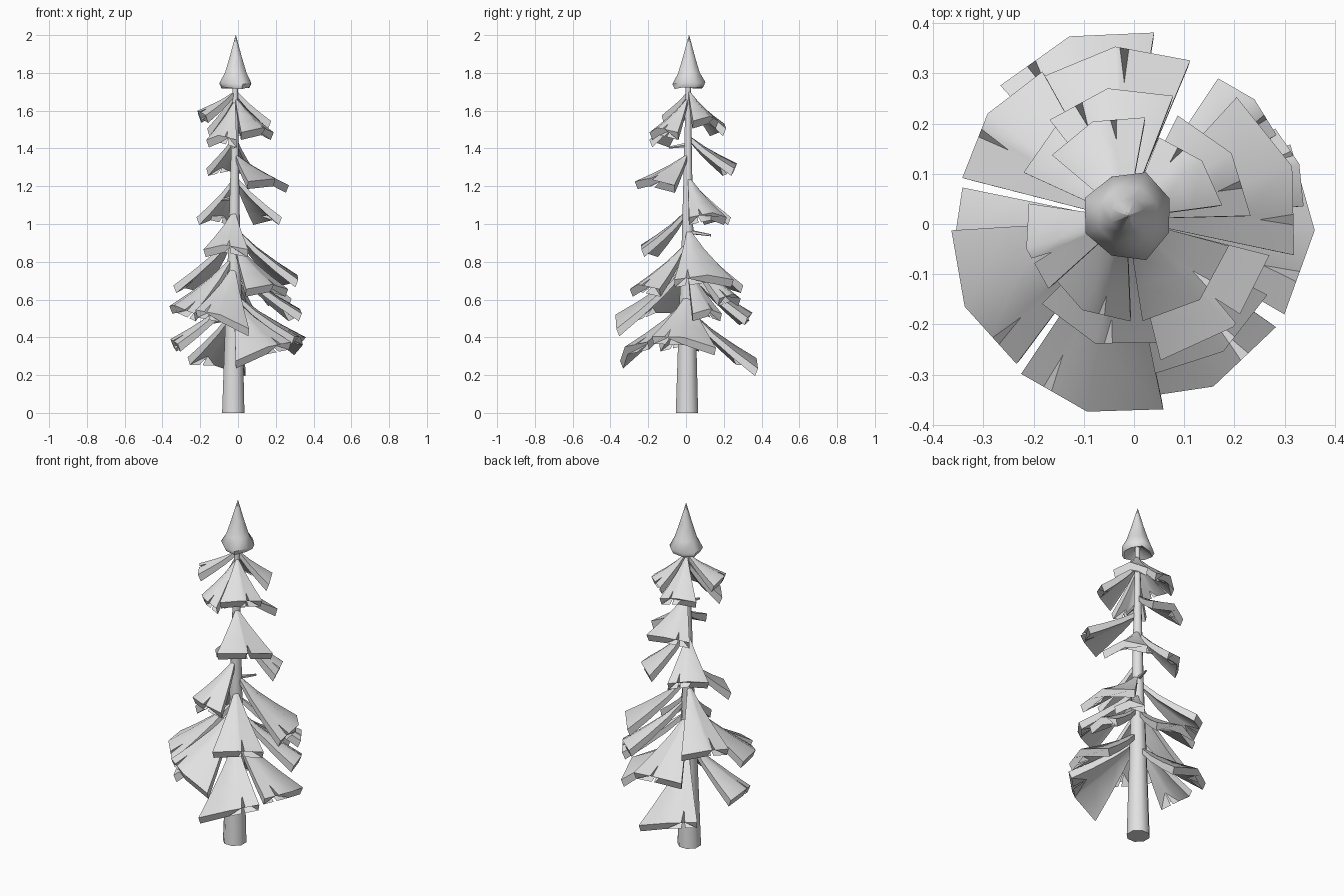
import bpy, bmesh, math
from mathutils import Vector

if "Cube" in bpy.data.objects:
    bpy.data.objects.remove(bpy.data.objects["Cube"])

grey = bpy.data.materials.new("plain_grey")
grey.use_nodes = True
GREY = (0.75, 0.75, 0.75, 1)
grey.diffuse_color = GREY
grey.node_tree.nodes["Principled BSDF"].inputs["Base Color"].default_value = GREY


def finish(name, bm):
    bmesh.ops.recalc_face_normals(bm, faces=bm.faces)
    mesh = bpy.data.meshes.new(name)
    bm.to_mesh(mesh)
    bm.free()
    mesh.materials.append(grey)
    obj = bpy.data.objects.new(name, mesh)
    bpy.context.collection.objects.link(obj)
    bpy.ops.object.select_all(action='DESELECT')
    obj.select_set(True)
    bpy.context.view_layer.objects.active = obj
    bpy.ops.object.shade_smooth_by_angle(angle=math.radians(50))


def axis(z):
    """Centre of the slightly leaning trunk at height z."""
    return Vector((-0.025 + 0.006 * z, 0.005 + 0.004 * z, z))


def loft(bm, rings):
    """Skin closed rings of points and cap both ends."""
    rows = [[bm.verts.new(p) for p in ring] for ring in rings]
    n = len(rows[0])
    for a, b in zip(rows, rows[1:]):
        for i in range(n):
            bm.faces.new((a[i], a[(i + 1) % n], b[(i + 1) % n], b[i]))
    bm.faces.new(rows[0])
    bm.faces.new(rows[-1])


def ring(centre, radius, sides=8, wobble=0.0, dip=0.0):
    pts = []
    for i in range(sides):
        a = 2 * math.pi * (i + 0.5) / sides
        k = 1 + wobble * math.sin(i * 2.3)
        pts.append(centre + Vector((radius * k * math.cos(a), radius * k * math.sin(a),
                                    dip * math.sin(i * 1.9))))
    return pts


def frond(name, angle, half, reach, z, rise, tilt, notch):
    """Thick drooping fan: two straight rim edges, one of them notched."""
    def polar(degrees, r):
        a = math.radians(degrees)
        return Vector((r * math.cos(a), r * math.sin(a), 0))

    centre = polar(angle, reach)
    corner = {s: polar(angle + s * half, reach * 0.97) for s in (-1, 1)}
    cols = sorted([-1, 0, 1, notch - 0.06, notch, notch + 0.06])
    root = axis(z + rise)
    bm = bmesh.new()
    rows = []
    for t in (0.07, 0.35, 0.68, 1):
        top, low = [], []
        for u in cols:
            k = t * (0.8 if t == 1 and u == notch else 1)
            tip = centre.lerp(corner[1 if u > 0 else -1], abs(u))
            p = root.lerp(tip, k)
            p.z = z + rise * (1 - k ** 0.77) + k * (tilt * u - 0.025 * abs(u))
            top.append(p)
            inward = -tip.normalized()
            low.append(p + (inward * 0.016 + Vector((0, 0, -0.04))) * (0.5 + 0.5 * k))
        rows.append(top + low[::-1])
    loft(bm, rows)
    finish(name, bm)


def twig(name, angle, z, length):
    bm = bmesh.new()
    a = math.radians(angle)
    side = Vector((-math.sin(a), math.cos(a), 0))
    out = Vector((math.cos(a), math.sin(a), -0.15)) * length
    ends = []
    for centre, r in ((axis(z), 0.013), (axis(z) + out, 0.006)):
        ends.append([centre + (side * math.cos(b) + Vector((0, 0, math.sin(b)))) * r
                     for b in [2 * math.pi * i / 5 for i in range(5)]])
    loft(bm, ends)
    finish(name, bm)


# Trunk
bm = bmesh.new()
loft(bm, [ring(axis(z), r) for z, r in
          ((0, .064), (.45, .05), (.9, .034), (1.3, .024), (1.78, .013))])
finish("trunk", bm)

# Pointed crown with a hollow underside
bm = bmesh.new()
tip = Vector((-0.012, 0.016, 0))
levels = ((1.76, .02, 0), (1.72, .078, .006), (1.745, .09, .006), (1.80, .062, 0),
          (1.88, .036, 0), (2, .001, 0))
loft(bm, [ring(tip + Vector((0, 0, z)), r, 8, .06 if d else 0, d) for z, r, d in levels])
finish("crown", bm)

# Fronds: direction, half width, reach, rim height, rise to trunk, tilt, notch
lower = [
    (-64, 28, .36, .35, .27, .05, .5), (-2, 29, .36, .40, .25, -.03, -.55),
    (109, 25, .395, .29, .28, .03, .55), (186, 18, .36, .39, .24, 0, .4),
    (256, 23, .385, .52, .28, -.05, -.6), (20, 14, .35, .55, .25, 0, .3),
    (96, 25, .355, .53, .26, 0, -.12), (46, 14, .345, .63, .25, 0, -.5),
    (206, 24, .375, .57, .28, -.02, .6),
]
middle = [
    (-55, 27, .31, .68, .24, 0, .2), (20, 31, .335, .73, .27, 0, -.6),
    (143, 22, .365, .70, .27, 0, .3), (252, 31, .25, .89, .2, 0, .2),
    (128, 27, .25, 1.06, .2, 0, -.5), (36, 32, .24, 1.06, .21, 0, -.5),
]
upper = [
    (-46, 33, .285, 1.24, .14, -.01, .12), (101, 28, .275, 1.32, .16, 0, .5),
    (239, 29, .2, 1.47, .2, 0, .4), (-49, 36, .2, 1.51, .17, 0, .3),
    (193, 24, .22, 1.6, .11, 0, .3), (112, 28, .22, 1.53, .18, 0, -.4),
    (43, 31, .185, 1.57, .15, 0, .5),
]
for tier, fronds in (("lower", lower), ("middle", middle), ("upper", upper)):
    for i, spec in enumerate(fronds):
        frond(f"{tier}_frond_{i + 1}", *spec)

# Bare twigs
for i, spec in enumerate(((265, 1.42, .1), (70, .96, .13), (150, 1.14, .08))):
    twig(f"twig_{i + 1}", *spec)
